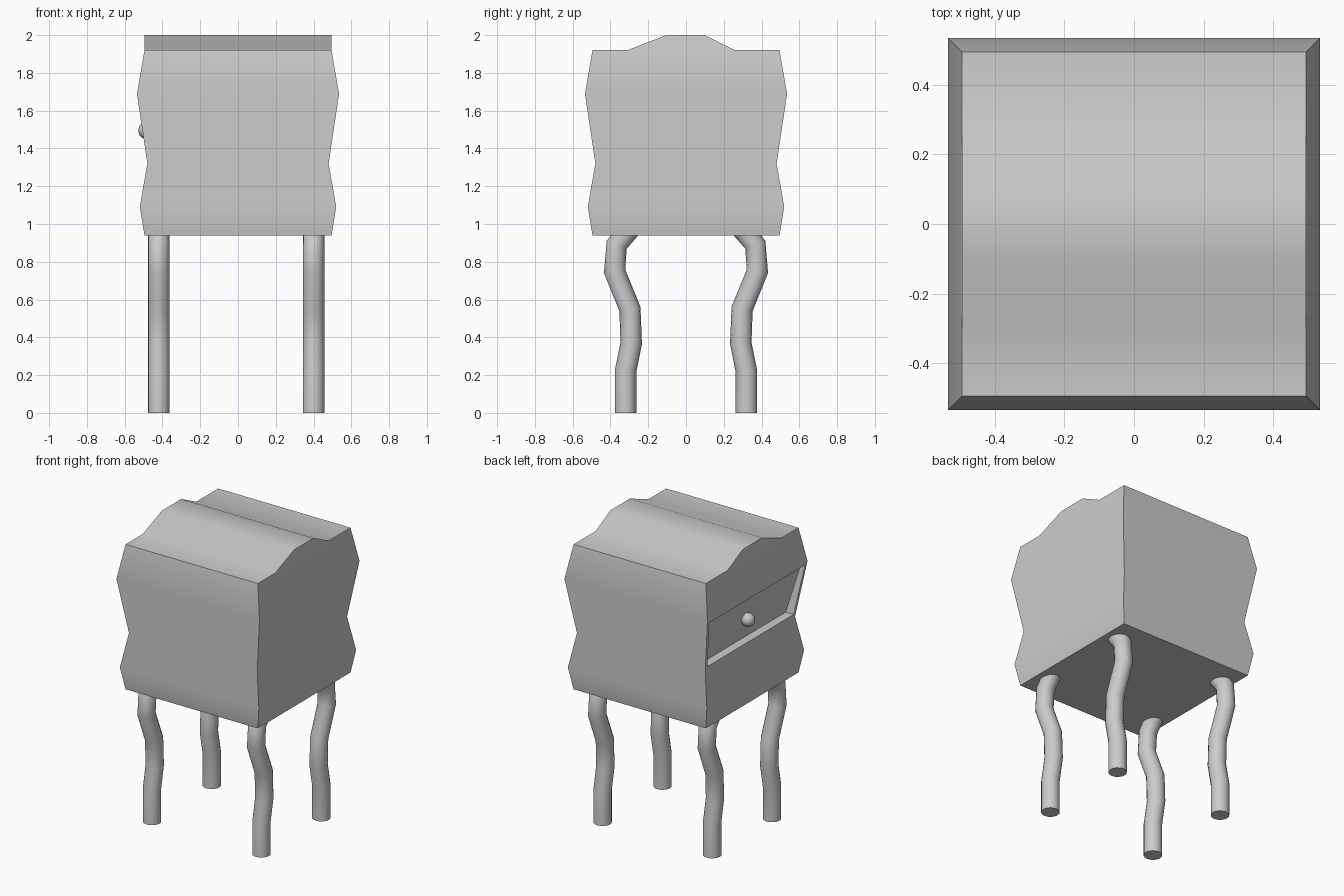
import bpy, bmesh
from math import cos, sin, pi, radians
from mathutils import Vector

if "Cube" in bpy.data.objects:
    bpy.data.objects.remove(bpy.data.objects["Cube"])


def finish(bm, name, angle=30):
    bmesh.ops.recalc_face_normals(bm, faces=bm.faces[:])
    me = bpy.data.meshes.new(name)
    bm.to_mesh(me)
    bm.free()
    ob = bpy.data.objects.new(name, me)
    bpy.context.collection.objects.link(ob)
    bpy.ops.object.select_all(action='DESELECT')
    ob.select_set(True)
    bpy.context.view_layer.objects.active = ob
    bpy.ops.object.shade_smooth_by_angle(angle=radians(angle))
    return ob


# Body: stacked square levels (half width, height) with a humped roof
levels = [(0.495, 0.94), (0.52, 1.09), (0.48, 1.32), (0.535, 1.69)]
roof = [(-0.495, 1.92), (-0.31, 1.92), (-0.105, 2.0),
        (0.10, 2.0), (0.26, 1.92), (0.495, 1.92)]
bm = bmesh.new()
rings = [[bm.verts.new((sx * h, sy * h, z))
          for sx, sy in ((-1, -1), (1, -1), (1, 1), (-1, 1))] for h, z in levels]
bm.faces.new(rings[0])
panel = None
for k in range(3):
    for i in range(4):
        j = (i + 1) % 4
        f = bm.faces.new((rings[k][i], rings[k][j], rings[k + 1][j], rings[k + 1][i]))
        if k == 2 and i == 3:
            panel = f
left, right = [[bm.verts.new((x, y, z)) for y, z in roof] for x in (-0.495, 0.495)]
a, b, c, d = rings[3]
for i in range(5):
    bm.faces.new((left[i], right[i], right[i + 1], left[i + 1]))
bm.faces.new((a, b, right[0], left[0]))
bm.faces.new((c, d, left[-1], right[-1]))
bm.faces.new([b, c] + right[::-1])
bm.faces.new([d, a] + left)
bmesh.ops.recalc_face_normals(bm, faces=bm.faces[:])

# Recessed panel on the left side, deeper at the bottom
bmesh.ops.inset_region(bm, faces=[panel], thickness=0.03)
inner = bmesh.ops.extrude_discrete_faces(bm, faces=[panel])['faces'][0]
for v in inner.verts:
    v.co.x += 0.06 if v.co.z < 1.5 else 0.03
finish(bm, "body")

# Small knob on the recessed panel
bm = bmesh.new()
bmesh.ops.create_uvsphere(bm, u_segments=10, v_segments=6, radius=0.045)
bmesh.ops.translate(bm, verts=bm.verts[:], vec=(-0.486, 0.03, 1.495))
finish(bm, "knob", 50)

# Wavy round legs swept along a path in the y-z plane
path = [(0.32, 0), (0.32, 0.22), (0.29, 0.37), (0.297, 0.55), (0.378, 0.75),
        (0.367, 0.89), (0.31, 0.96), (0.28, 1.0)]


def leg(name, x, side, r=0.057, n=16):
    bm = bmesh.new()
    pts = [Vector((x, side * y, z)) for y, z in path]
    rows = []
    for i, p in enumerate(pts):
        t = Vector()
        if i > 0:
            t += (p - pts[i - 1]).normalized()
        if i < len(pts) - 1:
            t += (pts[i + 1] - p).normalized()
        t.normalize()
        across = Vector((0, t.z, -t.y))
        rows.append([bm.verts.new(p + Vector((r * cos(2 * pi * k / n), 0, 0))
                                  + across * r * sin(2 * pi * k / n)) for k in range(n)])
    for lo, hi in zip(rows, rows[1:]):
        for k in range(n):
            m = (k + 1) % n
            bm.faces.new((lo[k], lo[m], hi[m], hi[k]))
    bm.faces.new(rows[0])
    bm.faces.new(rows[-1])
    finish(bm, name, 50)


for xname, x in (("left", -0.42), ("right", 0.40)):
    for yname, side in (("front", -1), ("back", 1)):
        leg(f"{yname}_{xname}_leg", x, side)
